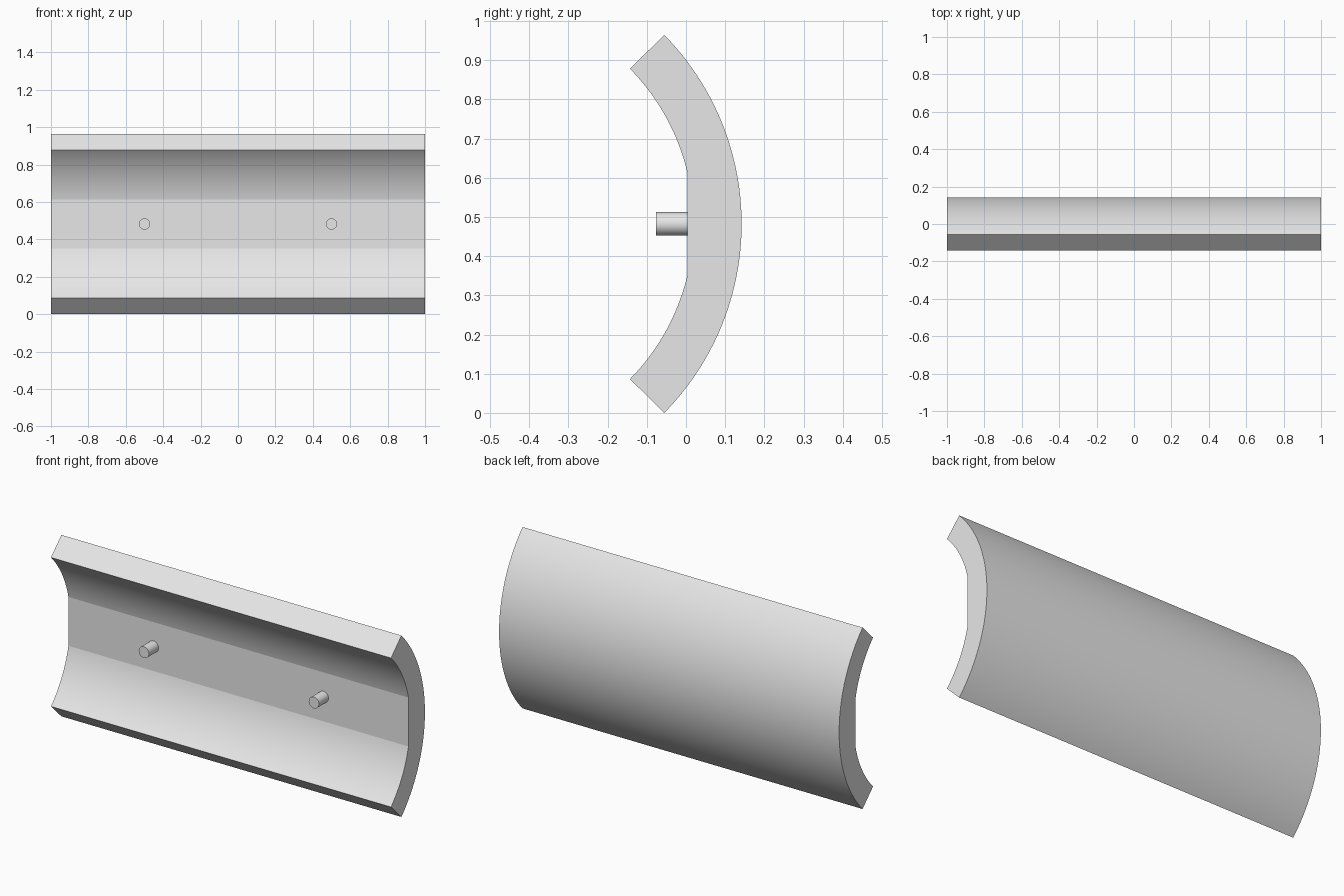
import bpy
import bmesh
from math import sin, cos, asin, radians, pi
from mathutils import Matrix

cube = bpy.data.objects.get("Cube")
if cube:
    bpy.data.objects.remove(cube, do_unlink=True)

grey = bpy.data.materials.new("light_grey")
grey.use_nodes = True
grey.diffuse_color = (0.8, 0.8, 0.8, 1)
grey.node_tree.nodes["Principled BSDF"].inputs["Base Color"].default_value = (0.8, 0.8, 0.8, 1)

OUTER, INNER = 0.688, 0.565      # concentric arc radii
AXIS_Y = -0.546                  # arc centre
HALF = radians(44.5)             # half the arc's sweep
MID_Z = OUTER * sin(HALF)
FLAT = asin(0.13 / INNER)        # half angle of the flat strip
FLAT_Y = AXIS_Y + INNER * cos(FLAT)


def arc(radius, start, end, steps):
    """Points (y, z) along an arc about the panel's axis."""
    angles = [start + (end - start) * i / steps for i in range(steps + 1)]
    return [(AXIS_Y + radius * cos(a), MID_Z + radius * sin(a)) for a in angles]


def finish(bm, name, sharp_angle):
    bmesh.ops.recalc_face_normals(bm, faces=bm.faces)
    mesh = bpy.data.meshes.new(name)
    bm.to_mesh(mesh)
    bm.free()
    obj = bpy.data.objects.new(name, mesh)
    bpy.context.collection.objects.link(obj)
    mesh.materials.append(grey)
    bpy.ops.object.select_all(action='DESELECT')
    obj.select_set(True)
    bpy.context.view_layer.objects.active = obj
    bpy.ops.object.shade_smooth_by_angle(angle=radians(sharp_angle))
    return obj


# Curved panel: extruded cross-section with a flat strip inside
profile = (arc(OUTER, -HALF, HALF, 48)
           + arc(INNER, HALF, FLAT, 18)
           + arc(INNER, -FLAT, -HALF, 18))
bm = bmesh.new()
section = bm.faces.new([bm.verts.new((-1, y, z)) for y, z in profile])
extruded = bmesh.ops.extrude_face_region(bm, geom=[section], use_keep_orig=True)
moved = [v for v in extruded["geom"] if isinstance(v, bmesh.types.BMVert)]
bmesh.ops.translate(bm, verts=moved, vec=(2, 0, 0))
finish(bm, "curved_panel", 8)

# Two pegs standing out from the flat strip
PEG_TIP, PEG_ROOT = -0.077, FLAT_Y + 0.01
for side, x in (("left", 0.5), ("right", -0.5)):
    bm = bmesh.new()
    place = (Matrix.Translation((x, (PEG_TIP + PEG_ROOT) / 2, MID_Z))
             @ Matrix.Rotation(pi / 2, 4, 'X'))
    bmesh.ops.create_cone(bm, cap_ends=True, segments=32, radius1=0.03,
                          radius2=0.03, depth=PEG_ROOT - PEG_TIP, matrix=place)
    finish(bm, side + "_peg", 30)
